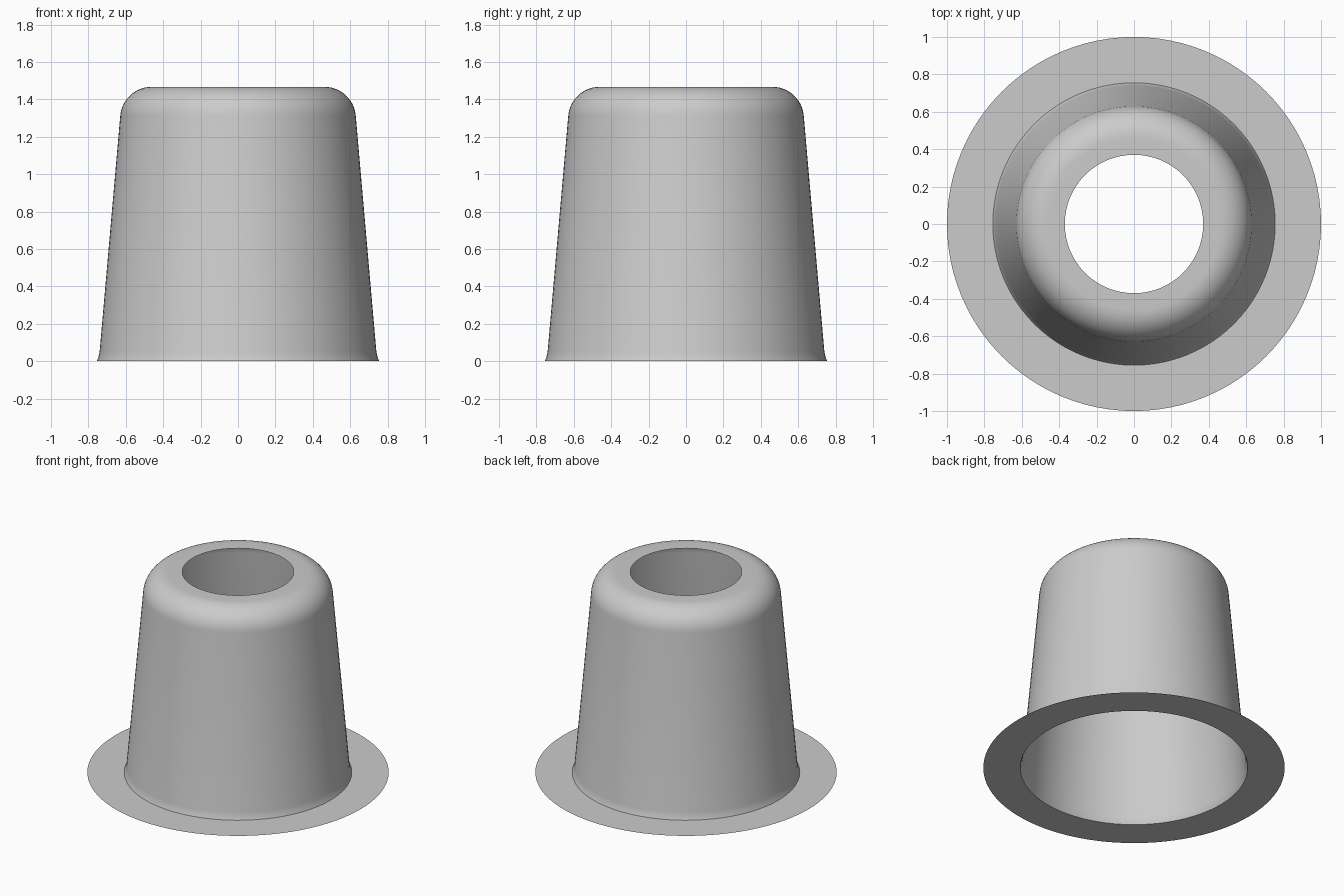
import bpy, bmesh
from math import sin, cos, pi, radians

SEGMENTS = 96

cube = bpy.data.objects.get("Cube")
if cube:
    bpy.data.objects.remove(cube, do_unlink=True)

grey = bpy.data.materials.new("plain grey")
grey.use_nodes = True
colour = (0.6, 0.6, 0.6, 1)
grey.diffuse_color = colour
grey.node_tree.nodes["Principled BSDF"].inputs["Base Color"].default_value = colour


def revolve(name, profile):
    """Turn an open (radius, height) profile around z into a thin sheet."""
    bm = bmesh.new()
    verts = [bm.verts.new((r, 0, z)) for r, z in profile]
    edges = [bm.edges.new(pair) for pair in zip(verts, verts[1:])]
    bmesh.ops.spin(bm, geom=verts + edges, cent=(0, 0, 0), axis=(0, 0, 1),
                   angle=2 * pi, steps=SEGMENTS, use_merge=True)
    bmesh.ops.remove_doubles(bm, verts=bm.verts, dist=0.0001)
    # Face the sheet outward and upward
    bm.normal_update()
    for f in bm.faces:
        c = f.calc_center_median()
        if f.normal.x * c.x + f.normal.y * c.y + f.normal.z < 0:
            f.normal_flip()
    mesh = bpy.data.meshes.new(name)
    bm.to_mesh(mesh)
    bm.free()
    mesh.materials.append(grey)
    obj = bpy.data.objects.new(name, mesh)
    bpy.context.collection.objects.link(obj)
    bpy.ops.object.select_all(action='DESELECT')
    obj.select_set(True)
    bpy.context.view_layer.objects.active = obj
    bpy.ops.object.shade_smooth_by_angle(angle=radians(40))
    return obj


# Tapered shell: flared foot, sloping wall, rounded shoulder, open flat top
shoulder = [(0.46 + 0.17 * cos(a), 1.3 + 0.167 * sin(a))
            for a in (radians(5 + 85 * i / 12) for i in range(13))]
revolve("shell", [(0.755, 0), (0.747, 0.02), (0.74, 0.05)] + shoulder + [(0.37, 1.467)])

# Flat ring at the foot
revolve("flange", [(0.755, 0), (1, 0)])
